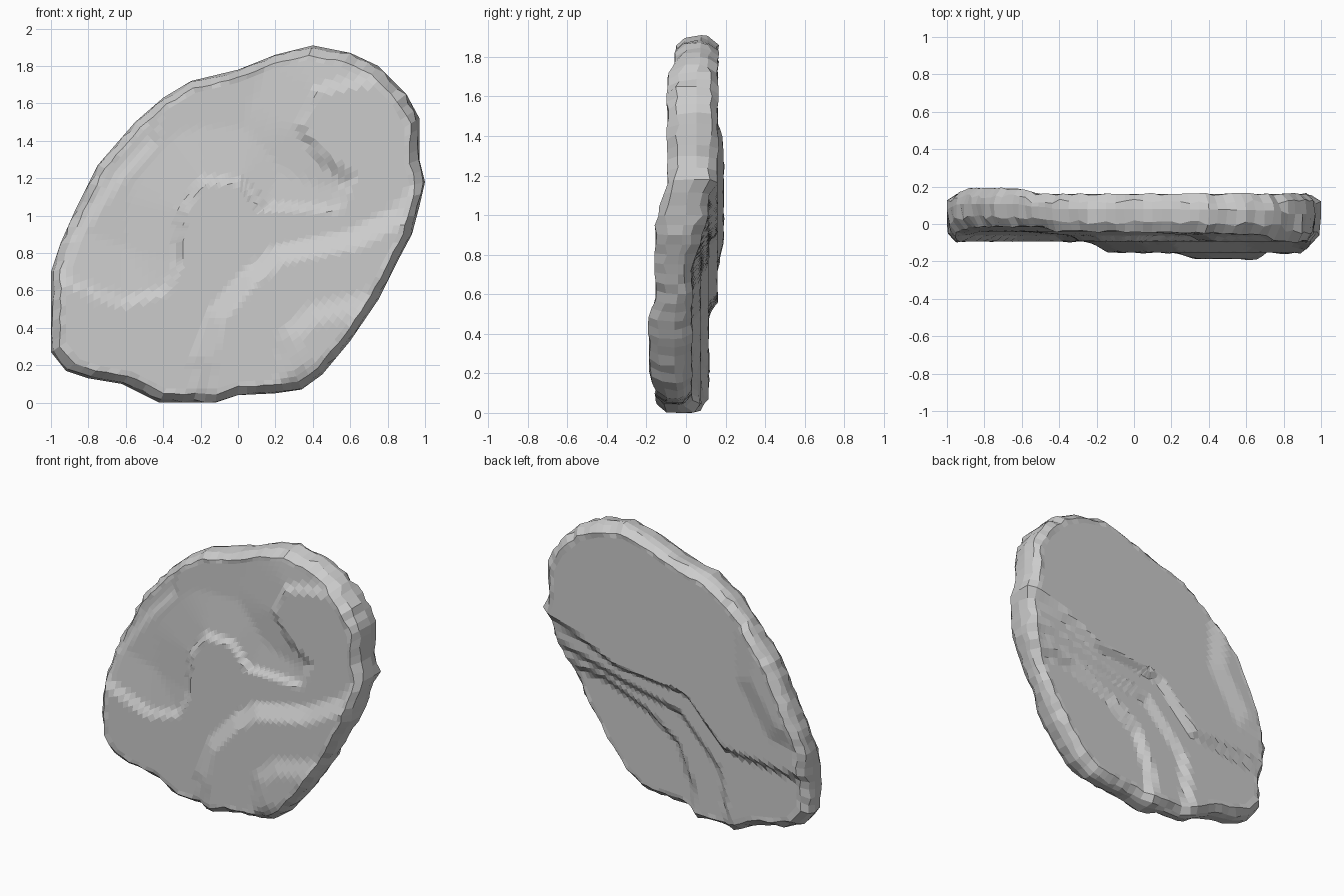
import bpy, bmesh, math, random
from mathutils import Vector

if "Cube" in bpy.data.objects:
    bpy.data.objects.remove(bpy.data.objects["Cube"])

random.seed(4)

# Outline of the slab (x, z), counter-clockwise
OUTLINE = [(-.42, 0), (-.12, 0), (0, .04), (.2, .05), (.34, .07), (.45, .15), (.6, .33),
           (.75, .55), (.85, .75), (.93, .9), (.97, 1.05), (1, 1.18), (.97, 1.3),
           (.97, 1.52), (.9, 1.65), (.75, 1.8), (.6, 1.87), (.4, 1.91), (.2, 1.86),
           (0, 1.78), (-.25, 1.72), (-.4, 1.63), (-.55, 1.5), (-.75, 1.27), (-.87, 1.03),
           (-.95, .85), (-1, .7), (-1, .27), (-.92, .17), (-.8, .13), (-.62, .1)]

# Terrace regions on the front (hollow, left strip, low bump, top of bump)
HOLLOW = [(-1.3, .63), (-.93, .63), (-.62, .52), (-.38, .58), (-.3, .75), (-.29, 1.02), (-.18, 1.17),
          (0, 1.17), (.13, 1.03), (.54, 1.02), (.62, 1.2), (.45, 1.33), (.34, 1.48),
          (.42, 1.66), (.85, 1.73), (.9, 2.4), (-1.3, 2.4)]
STRIP = [(-.92, .68), (-.85, .87), (-.65, 1.15), (-.43, 1.38), (-.43, 2), (-1.3, 2), (-1.3, .68)]
BUMP = [(-.24, -.3), (-.24, .25), (-.17, .48), (.02, .7), (.2, .84), (.6, .92), (.85, 1.05),
        (.98, 1.22), (1.5, 1.4), (1.5, -.3)]
BUMP_TOP = [(.22, .1), (.22, .38), (.38, .52), (.75, .6), (1, .6), (.6, .1)]

# Terrace regions on the back (bulge, then three steps down)
BULGE = [(-1.3, .7), (-.75, .75), (-.5, 1.1), (-.5, 1.45), (-.7, 1.7), (-1.3, 1.7)]
STEP_1 = [(1.4, 1.3), (.75, 1.09), (.43, .95), (-.1, .9), (-.39, .6), (-.9, .55), (-1.4, .5),
          (-1.4, -.4), (1.4, -.4)]
STEP_2 = [(1.4, 1.1), (.72, .93), (.39, .84), (-.04, .74), (-.35, .42), (-.5, -.4), (1.4, -.4)]
STEP_3 = [(1.4, .9), (.57, .8), (.25, .67), (0, .5), (-.12, .2), (-.12, -.4), (1.4, -.4)]


def ramp(poly, x, z, width):
    """0 outside the polygon, rising to 1 at the given distance inside its edge."""
    inside, best = False, 9.0
    for (ax, az), (bx, bz) in zip(poly, poly[1:] + poly[:1]):
        if (az > z) != (bz > z) and x < ax + (z - az) * (bx - ax) / (bz - az):
            inside = not inside
        dx, dz = bx - ax, bz - az
        t = max(0, min(1, ((x - ax) * dx + (z - az) * dz) / (dx * dx + dz * dz)))
        best = min(best, math.hypot(x - ax - t * dx, z - az - t * dz))
    return min(1, best / width) if inside else 0


def front_y(x, z):
    return (-.093 + .028 * ramp(HOLLOW, x, z, .035) + .025 * ramp(HOLLOW, x, z, .3)
            + .025 * ramp(STRIP, x, z, .05)
            - .06 * ramp(BUMP, x, z, .1) - .033 * ramp(BUMP_TOP, x, z, .1))


def back_y(x, z):
    return (.16 + .03 * ramp(BULGE, x, z, .12) - .045 * ramp(STEP_1, x, z, .04)
            - .04 * ramp(STEP_2, x, z, .05) - .045 * ramp(STEP_3, x, z, .05))


def resample(points, step):
    out = []
    for a, b in zip(points, points[1:] + points[:1]):
        a, b = Vector(a), Vector(b)
        n = max(1, round((b - a).length / step))
        out += [a.lerp(b, i / n) for i in range(n)]
    return out


edge = resample(OUTLINE, .055)
centre = Vector((0, .93))
RINGS = 26
bm = bmesh.new()


def ring(scale, height, rough=0):
    verts = []
    for p in edge:
        s = scale + random.uniform(-rough, 0)
        q = centre + (p - centre) * s
        y = height(*q) + random.uniform(-rough, rough) * .6
        verts.append(bm.verts.new((q.x, y, q.y)))
    return verts


# Front face rings, chipped rim rings, then back face rings
fractions = [.955 * (i + 1) / RINGS for i in range(RINGS)]
rings = [ring(f, front_y, .012 if f > .95 else 0) for f in fractions]
rings.append(ring(1, lambda x, z: front_y(x, z) + .05, .02))
rings.append(ring(1, lambda x, z: .5 * (front_y(x, z) + back_y(x, z)) + .02))
rings.append(ring(1, lambda x, z: back_y(x, z) - .04, .02))
rings += [ring(f, back_y, .012 if f > .95 else 0) for f in reversed(fractions)]

n = len(edge)
for a, b in zip(rings, rings[1:]):
    for i in range(n):
        j = (i + 1) % n
        bm.faces.new((a[i], a[j], b[j], b[i]))

# Close the middle of each face
for loop, height in ((rings[0], front_y), (rings[-1], back_y)):
    c = bm.verts.new((centre.x, height(*centre), centre.y))
    for i in range(n):
        bm.faces.new((loop[i], loop[(i + 1) % n], c))

bmesh.ops.recalc_face_normals(bm, faces=bm.faces)
mesh = bpy.data.meshes.new("stone_slab")
bm.to_mesh(mesh)
bm.free()
bpy.context.collection.objects.link(bpy.data.objects.new("stone_slab", mesh))
